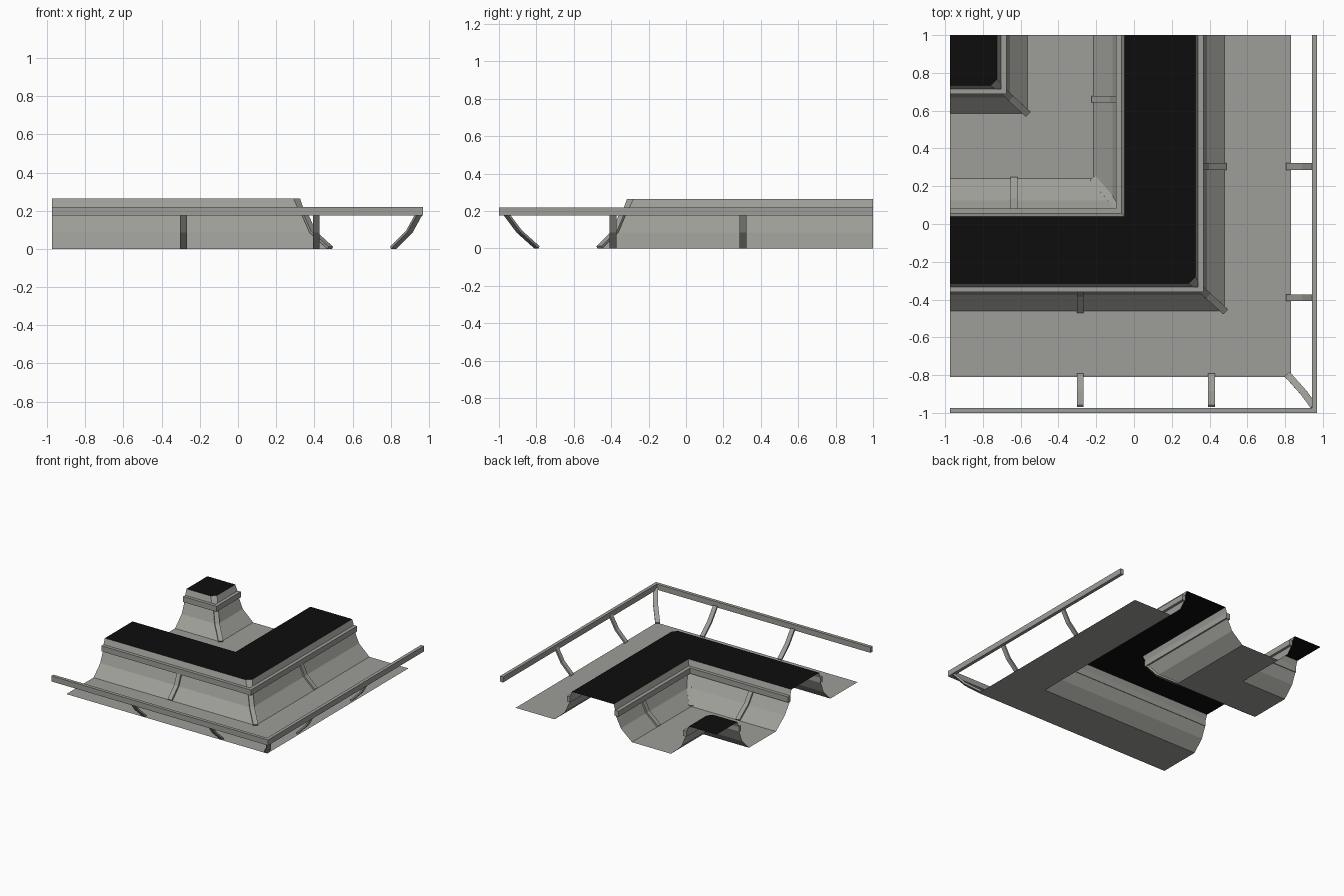
import bpy, bmesh, math
from mathutils import Vector

if "Cube" in bpy.data.objects:
    bpy.data.objects.remove(bpy.data.objects["Cube"])

LEFT, BACK = -0.975, 1.0      # open ends of the two legs


def material(name, rgb):
    m = bpy.data.materials.new(name)
    m.diffuse_color = (*rgb, 1)
    m.use_nodes = True
    m.node_tree.nodes["Principled BSDF"].inputs["Base Color"].default_value = m.diffuse_color
    return m


GREY = material("warm grey", (0.34, 0.34, 0.315))
BLACK = material("black", (0.004, 0.004, 0.004))


def finish(name, bm, mat, solid=False):
    bmesh.ops.remove_doubles(bm, verts=bm.verts, dist=1e-5)
    if solid:
        bmesh.ops.recalc_face_normals(bm, faces=bm.faces)
    me = bpy.data.meshes.new(name)
    bm.to_mesh(me)
    bm.free()
    me.materials.append(mat)
    ob = bpy.data.objects.new(name, me)
    bpy.context.collection.objects.link(ob)


def corner_sweep(name, profile, mat=GREY, closed=False):
    """Sweep corner points (x, y, z, chamfer) along an L: left end, corner, back end."""
    bm = bmesh.new()
    rows = []
    for x, y, z, *c in profile:
        c = c[0] if c else 0
        plan = [(LEFT, y), (x - c, y), (x, y + c), (x, BACK)]
        rows.append([bm.verts.new((px, py, z)) for px, py in plan])
    pairs = list(zip(rows, rows[1:]))
    if closed:
        pairs.append((rows[-1], rows[0]))
        for i in (0, 3):
            bm.faces.new([r[i] for r in rows])
    for a, b in pairs:
        for i in range(3):
            bm.faces.new((a[i], a[i + 1], b[i + 1], b[i]))
    finish(name, bm, mat, closed)


def rail(name, x0, x1, y0, y1):
    z0, z1 = 0.175, 0.22
    corner_sweep(name, [(x0, y0, z0), (x0, y0, z1), (x1, y1, z1), (x1, y1, z0)], closed=True)


def strut(name, points, width=0.036, thick=0.014):
    """Bar bent along points, thickened towards the upper side."""
    pts = [Vector(p) for p in points]
    run = pts[-1] - pts[0]
    side = Vector((-run.y, run.x, 0)).normalized()
    bm = bmesh.new()
    rings = []
    for i, p in enumerate(pts):
        t = (pts[min(i + 1, len(pts) - 1)] - pts[max(i - 1, 0)]).normalized()
        n = t.cross(side)
        if n.z < 0:
            n = -n
        w, n = side * width / 2, n * thick
        rings.append([bm.verts.new(q) for q in (p - w, p + w, p + w + n, p - w + n)])
    for a, b in zip(rings, rings[1:]):
        for i in range(4):
            j = (i + 1) % 4
            bm.faces.new((a[i], a[j], b[j], b[i]))
    bm.faces.new(rings[0])
    bm.faces.new(rings[-1])
    finish(name, bm, GREY, True)


def strut_on(name, wall, x=None, y=None):
    """Strut on the x leg (given x), on the y leg (given y) or in the corner."""
    strut(name, [(p[0] if x is None else x, p[1] if y is None else y, p[2]) for p in wall])


# Curved wall profiles, foot to rail height
outer_wall = [(0.48, -0.46, 0), (0.387, -0.375, 0.085), (0.347, -0.337, 0.175)]
inner_wall = [(-0.07, 0.06, 0.175), (-0.115, 0.125, 0.085), (-0.215, 0.24, 0)]
hill_wall = [(-0.565, 0.585, 0), (-0.657, 0.67, 0.085), (-0.695, 0.708, 0.175)]
kerb = [(0.955, -0.97, 0.185), (0.9, -0.895, 0.085), (0.815, -0.80, 0.0)]

# Floors
corner_sweep("outer_floor", [(0.83, -0.81, 0), outer_wall[0]])
corner_sweep("inner_floor", [inner_wall[-1], hill_wall[0]])

# Walls with bevelled corners above the rails
corner_sweep("outer_wall", outer_wall + [(0.34, -0.332, 0.22, 0.03), (0.325, -0.315, 0.265, 0.035)])
corner_sweep("inner_wall", [(-0.05, 0.04, 0.265), (-0.065, 0.056, 0.22)] + inner_wall)
corner_sweep("hill_wall", hill_wall + [(-0.705, 0.715, 0.22, 0.03), (-0.725, 0.732, 0.265, 0.035)])

# Black tops
corner_sweep("main_top", [(0.325, -0.315, 0.265, 0.035), (-0.05, 0.04, 0.265)], BLACK)
corner_sweep("hill_top", [(-0.725, 0.732, 0.265, 0.035), (LEFT, BACK, 0.265)], BLACK)

# Rails
rail("outer_rail", 0.97, 0.943, -1.0, -0.973)
rail("outer_wall_rail", 0.368, 0.34, -0.36, -0.333)
rail("inner_wall_rail", -0.058, -0.095, 0.053, 0.083)
rail("hill_rail", -0.675, -0.703, 0.688, 0.714)

# Corner struts
for name, wall in (("kerb", kerb), ("outer_wall", outer_wall),
                   ("inner_wall", inner_wall), ("hill", hill_wall)):
    strut_on(name + "_corner_strut", wall)

# Struts along the legs
for x in (-0.285, 0.41):
    strut_on("kerb_front_strut", kerb, x=x)
for y in (-0.39, 0.305):
    strut_on("kerb_side_strut", kerb, y=y)
strut_on("outer_wall_front_strut", outer_wall, x=-0.285)
strut_on("outer_wall_side_strut", outer_wall, y=0.305)
strut_on("inner_wall_front_strut", inner_wall, x=-0.635)
strut_on("inner_wall_side_strut", inner_wall, y=0.66)
